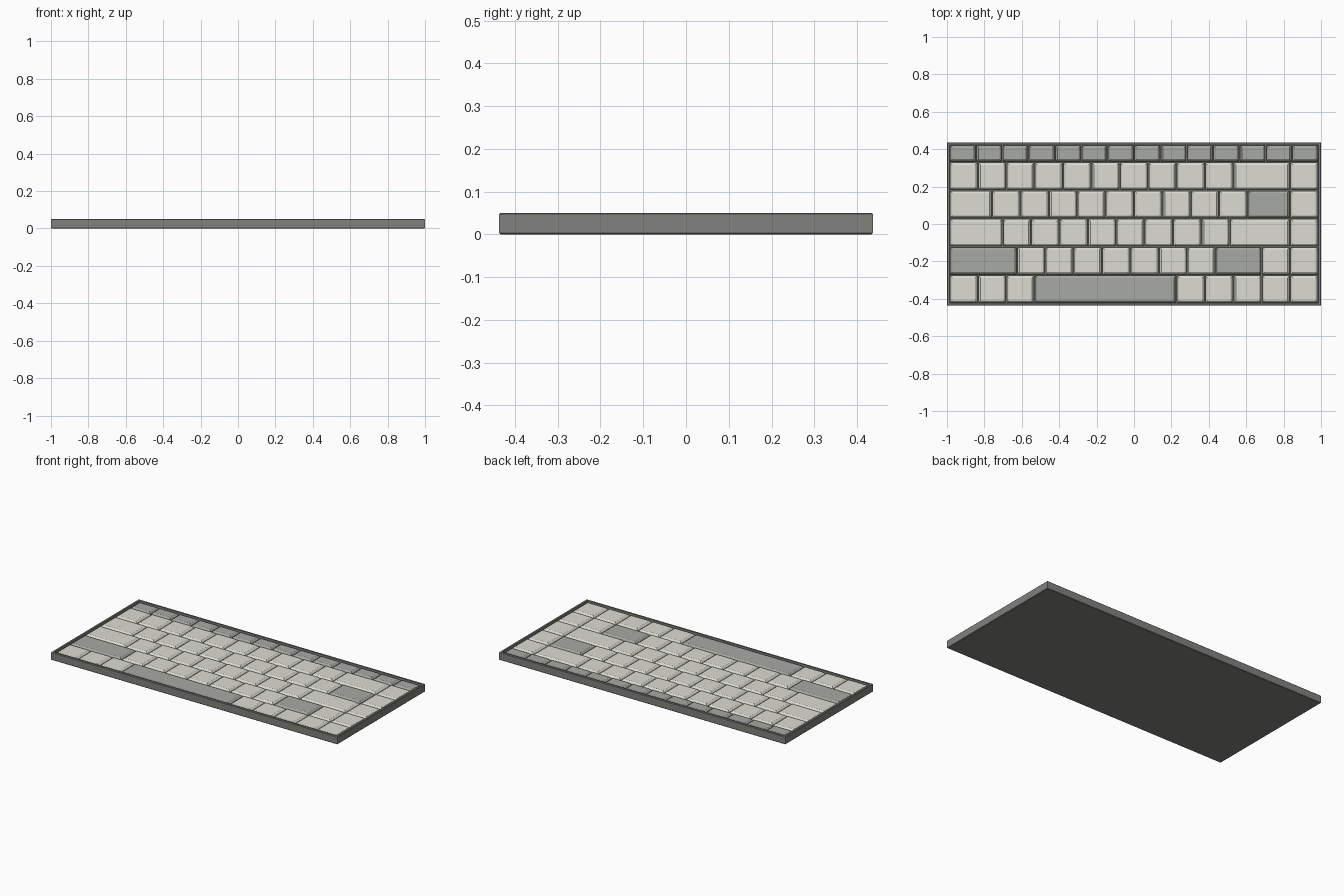
import bpy, bmesh

if "Cube" in bpy.data.objects:
    bpy.data.objects.remove(bpy.data.objects["Cube"])

HX, HY, H = 1.0, 0.437, 0.05      # case half sizes and height
RIM = 0.0135                      # rim width
FLOOR = 0.018                     # tray floor under the keys
KEY_TOP = 0.046


def material(name, c):
    m = bpy.data.materials.new(name)
    m.diffuse_color = (*c, 1)
    m.use_nodes = True
    m.node_tree.nodes["Principled BSDF"].inputs["Base Color"].default_value = m.diffuse_color
    return m


case_mat = material("case_grey", (0.22, 0.22, 0.20))
light_mat = material("key_light", (0.72, 0.72, 0.65))
dark_mat = material("key_grey", (0.39, 0.40, 0.37))


def loft(name, rings, mat):
    """Closed solid through a list of rectangles (x0, x1, y0, y1, z)."""
    bm = bmesh.new()
    loops = [[bm.verts.new(p) for p in ((x0, y0, z), (x1, y0, z), (x1, y1, z), (x0, y1, z))]
             for x0, x1, y0, y1, z in rings]
    bm.faces.new(loops[0][::-1])
    for a, b in zip(loops, loops[1:]):
        for i in range(4):
            j = (i + 1) % 4
            bm.faces.new((a[i], a[j], b[j], b[i]))
    bm.faces.new(loops[-1])
    mesh = bpy.data.meshes.new(name)
    bm.to_mesh(mesh)
    bm.free()
    mesh.materials.append(mat)
    ob = bpy.data.objects.new(name, mesh)
    bpy.context.collection.objects.link(ob)
    return ob


def rect(hx, hy, z):
    return (-hx, hx, -hy, hy, z)


# Case: shallow tray with chamfered edges and a recessed floor
c = 0.003
ix, iy = HX - RIM, HY - RIM
loft("case", [rect(HX - c, HY - c, 0), rect(HX, HY, c), rect(HX, HY, H - c),
              rect(HX - c, HY - c, H), rect(ix, iy, H), rect(ix, iy, FLOOR)], case_mat)


# Keycap: straight skirt, sloped shoulder, flat top
def key(name, x0, x1, y0, y1, mat):
    def ring(d, z):
        return (x0 + d, x1 - d, y0 + d, y1 - d, z)
    loft(name, [ring(0.003, FLOOR - 0.004), ring(0.003, 0.034),
                ring(0.013, KEY_TOP - 0.001), ring(0.015, KEY_TOP)], mat)


# Rows from back to front: name, key widths in units, indices of grey keys
rows = [
    ("function", [13 / 14] * 14, range(14)),
    ("number", [1] * 10 + [2, 1], ()),
    ("upper", [1.5] + [1] * 9 + [1.5, 1], (10,)),
    ("home", [1.875] + [1] * 8 + [2.125, 1], ()),
    ("lower", [2.375] + [1] * 7 + [1.625, 1, 1], (0, 8)),
    ("space", [1, 1, 1, 5, 1, 1, 1, 1, 1], (3,)),
]
unit = 2 * ix / 13
pitch = 0.151
top = iy
for r, (row, widths, grey) in enumerate(rows):
    bottom = -iy + pitch * (5 - r)
    x = -ix
    for i, w in enumerate(widths):
        key(f"{row}_row_key_{i + 1}", x, x + w * unit, bottom, top,
            dark_mat if i in grey else light_mat)
        x += w * unit
    top = bottom
